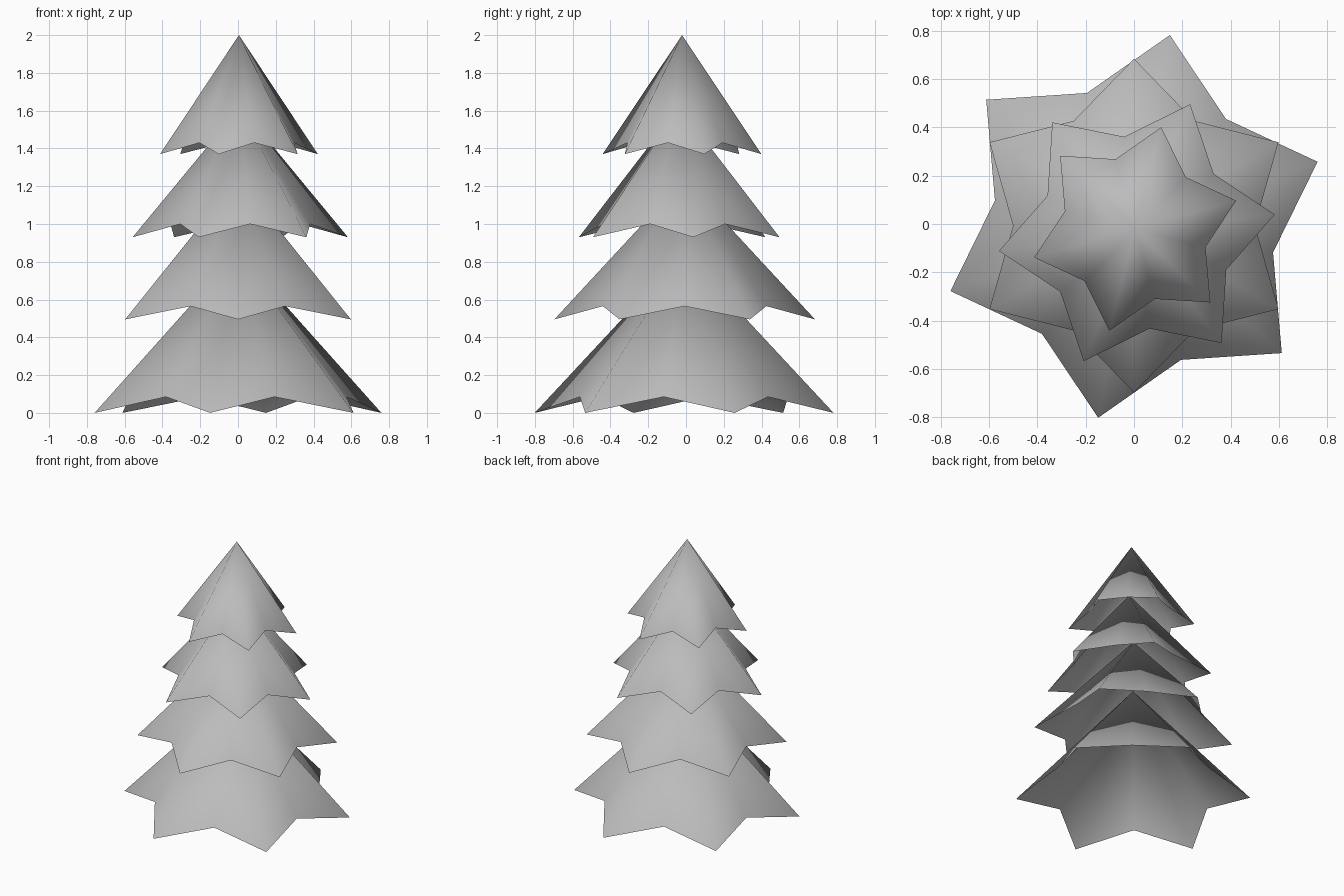
import bpy, bmesh, math

if "Cube" in bpy.data.objects:
    bpy.data.objects.remove(bpy.data.objects["Cube"])

TEETH = 6

grey = bpy.data.materials.new("grey_foliage")
grey.diffuse_color = (0.5, 0.5, 0.5, 1)
grey.use_nodes = True
grey.node_tree.nodes["Principled BSDF"].inputs["Base Color"].default_value = grey.diffuse_color


def foliage_tier(name, centre, z_tip, z_notch, z_top, r_tip, r_notch, phase):
    """Open cone whose hem is a six-pointed star with raised notches."""
    bm = bmesh.new()
    cx, cy = centre
    apex = bm.verts.new((cx, cy, z_top))
    hem = []
    for i in range(TEETH * 2):
        a = math.radians(phase + i * 180 / TEETH)
        r, z = (r_notch, z_notch) if i % 2 else (r_tip, z_tip)
        hem.append(bm.verts.new((cx + r * math.cos(a), cy + r * math.sin(a), z)))
    for i, v in enumerate(hem):
        bm.faces.new((apex, v, hem[(i + 1) % len(hem)])).smooth = True
    mesh = bpy.data.meshes.new(name)
    bm.to_mesh(mesh)
    bm.free()
    mesh.materials.append(grey)
    obj = bpy.data.objects.new(name, mesh)
    bpy.context.collection.objects.link(obj)


# Four stacked tiers, each twisted and shifted a little
foliage_tier("bottom_tier", (0.0, -0.01), 0.0, 0.085, 0.85, 0.805, 0.585, 79.4)
foliage_tier("lower_middle_tier", (0.0, -0.007), 0.495, 0.565, 1.24, 0.69, 0.50, 90)
foliage_tier("upper_middle_tier", (0.012, -0.036), 0.93, 1.0, 1.62, 0.575, 0.40, 67.5)
foliage_tier("top_tier", (0.005, -0.021), 1.37, 1.43, 2.0, 0.434, 0.30, 75.7)
